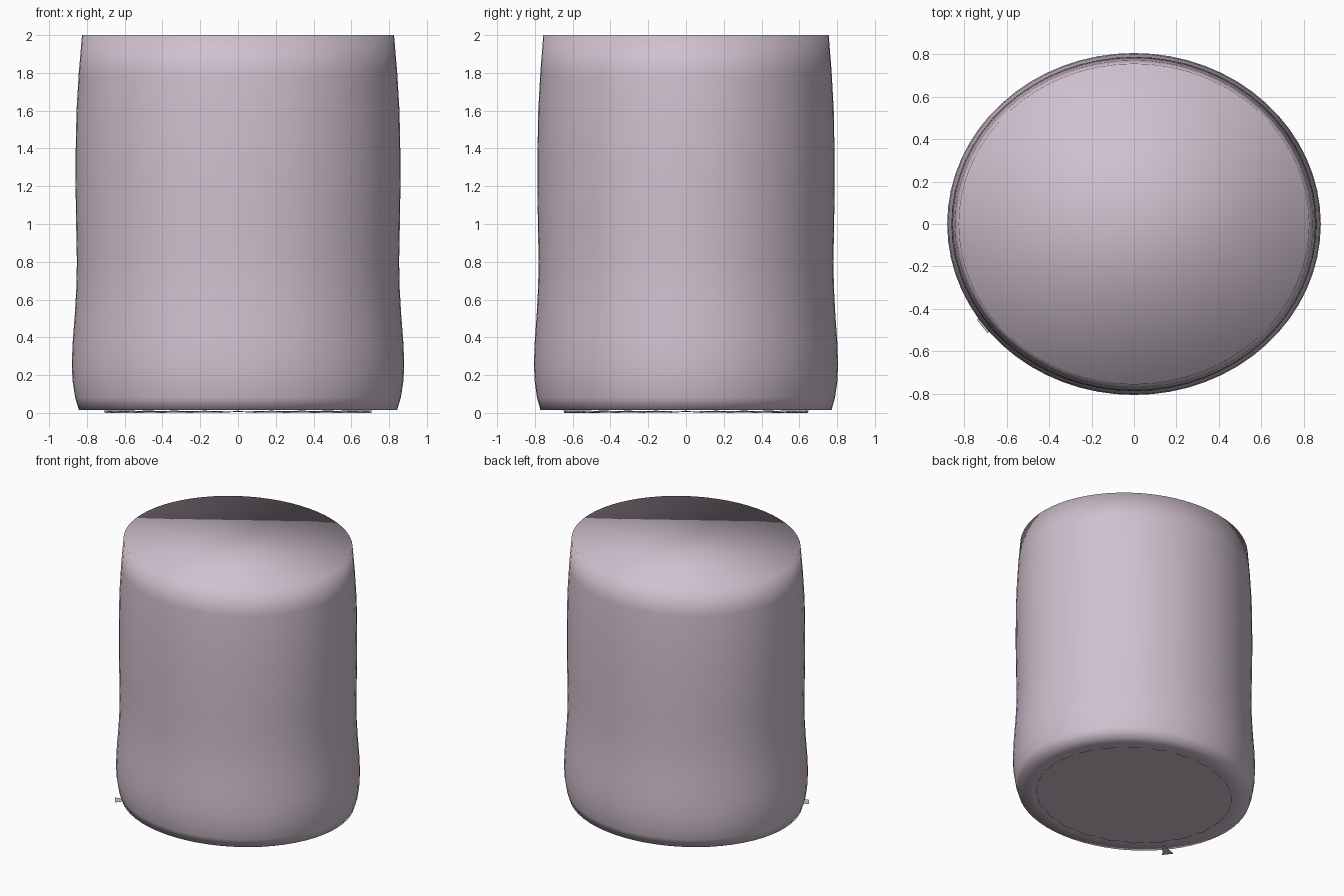
import bpy, bmesh
from math import sin, cos, tau

cube = bpy.data.objects.get("Cube")
if cube:
    bpy.data.objects.remove(cube, do_unlink=True)

DEPTH = 0.915   # oval: depth relative to width
SIDES = 64

mauve = bpy.data.materials.new("pale_mauve")
mauve.use_nodes = True
colour = (0.63, 0.53, 0.62, 1)
mauve.diffuse_color = colour
mauve.node_tree.nodes["Principled BSDF"].inputs["Base Color"].default_value = colour


def ring(bm, radius, z, count):
    return [bm.verts.new((radius * cos(tau * i / count),
                          radius * DEPTH * sin(tau * i / count), z))
            for i in range(count)]


def bridge(bm, low, high):
    n = len(low)
    for i in range(n):
        j = (i + 1) % n
        bm.faces.new((low[i], low[j], high[j], high[i]))


def finish(bm, name):
    for face in bm.faces:
        face.smooth = True
    mesh = bpy.data.meshes.new(name)
    bm.to_mesh(mesh)
    bm.free()
    mesh.materials.append(mauve)
    obj = bpy.data.objects.new(name, mesh)
    bpy.context.collection.objects.link(obj)
    return obj


# Soft oval body with a bulging foot, a flat top and a flat rim underneath
profile = [(0.735, 0.015), (0.842, 0.015), (0.862, 0.08), (0.876, 0.17),
           (0.88, 0.26), (0.875, 0.38), (0.864, 0.52), (0.856, 0.66),
           (0.853, 0.8), (0.857, 1.0), (0.86, 1.2), (0.859, 1.4),
           (0.855, 1.6), (0.843, 1.8), (0.826, 2.0)]
bm = bmesh.new()
rings = [ring(bm, r, z, SIDES) for r, z in profile]
for low, high in zip(rings, rings[1:]):
    bridge(bm, low, high)
bm.faces.new(rings[-1])
bm.faces.new(rings[0][::-1])
finish(bm, "oval_body")

# Gathered disc underneath: radial pleats meeting at the centre
bm = bmesh.new()
edge = ring(bm, 0.71, 0.0, 48)
for v in edge[::2]:
    v.co.z = 0.012
centre = bm.verts.new((0, 0, 0.006))
for i, v in enumerate(edge):
    bm.faces.new((centre, edge[(i + 1) % len(edge)], v))
finish(bm, "pleated_base")

# Small loose tab poking out beneath the rim
bm = bmesh.new()
tab = [bm.verts.new(p) for p in ((-0.6, -0.4, 0.005), (-0.74, -0.45, 0.002),
                                 (-0.69, -0.515, 0.002))]
bm.faces.new(tab[::-1])
bmesh.ops.recalc_face_normals(bm, faces=bm.faces)
finish(bm, "loose_tab")
